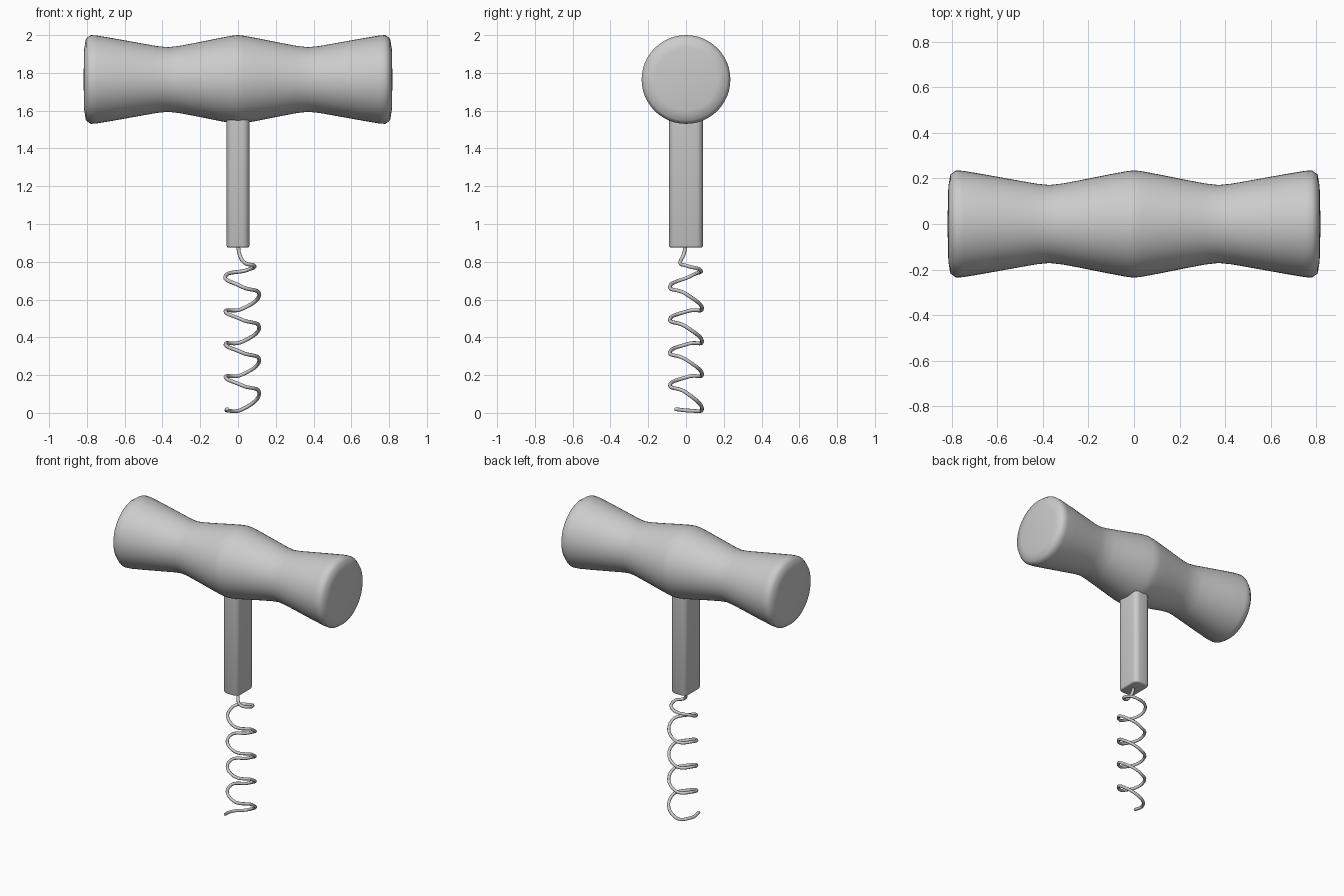
import bpy
import bmesh
import math

if "Cube" in bpy.data.objects:
    bpy.data.objects.remove(bpy.data.objects["Cube"], do_unlink=True)

grey = bpy.data.materials.new("plain_grey")
grey.use_nodes = True
colour = (0.6, 0.6, 0.6, 1)
grey.diffuse_color = colour
grey.node_tree.nodes["Principled BSDF"].inputs["Base Color"].default_value = colour


def add_mesh(name, bm, angle):
    mesh = bpy.data.meshes.new(name)
    bmesh.ops.recalc_face_normals(bm, faces=bm.faces[:])
    bm.to_mesh(mesh)
    bm.free()
    mesh.materials.append(grey)
    obj = bpy.data.objects.new(name, mesh)
    bpy.context.collection.objects.link(obj)
    bpy.ops.object.select_all(action="DESELECT")
    obj.select_set(True)
    bpy.context.view_layer.objects.active = obj
    bpy.ops.object.shade_smooth_by_angle(angle=math.radians(angle))
    return obj


# Turned handle: half profile (distance from middle, radius), mirrored and spun
HANDLE_Z = 1.765
half = [(0, 0.235), (0.03, 0.232), (0.1, 0.219), (0.22, 0.195), (0.31, 0.178),
        (0.37, 0.171), (0.43, 0.177), (0.52, 0.193), (0.66, 0.218),
        (0.75, 0.233), (0.78, 0.235), (0.805, 0.217), (0.814, 0.165), (0.818, 0)]
profile = [(-x, r) for x, r in reversed(half[1:])] + half
bm = bmesh.new()
verts = [bm.verts.new((x, 0, HANDLE_Z + r)) for x, r in profile]
edges = [bm.edges.new(pair) for pair in zip(verts, verts[1:])]
bmesh.ops.spin(bm, geom=verts + edges, cent=(0, 0, HANDLE_Z), axis=(1, 0, 0),
               angle=math.tau, steps=48)
bmesh.ops.remove_doubles(bm, verts=bm.verts[:], dist=0.0001)
add_mesh("handle", bm, 70)

# Flat shaft with rounded upright edges and a softened lower end
bm = bmesh.new()
bmesh.ops.create_cube(bm, size=1)
bmesh.ops.scale(bm, vec=(0.12, 0.18, 0.82), verts=bm.verts[:])
bmesh.ops.translate(bm, vec=(0, 0, 1.285), verts=bm.verts[:])
upright = [e for e in bm.edges if abs(e.verts[0].co.z - e.verts[1].co.z) > 0.5]
bmesh.ops.bevel(bm, geom=upright, offset=0.035, segments=5, profile=0.5, affect="EDGES")
rim = [e for e in bm.edges if all(v.co.z < 0.9 for v in e.verts)]
bmesh.ops.bevel(bm, geom=rim, offset=0.01, segments=2, profile=0.5, affect="EDGES")
add_mesh("shaft", bm, 60)

# Wire screw: lead-in, then repeated turns that drop unevenly, then the tip
path = [(0, 0, 0.9), (0.008, -0.012, 0.84), (0.035, -0.03, 0.795),
        (0.085, 0, 0.78), (0.05, 0.075, 0.757), (-0.065, 0.03, 0.727)]
PITCH = 0.174
for turn in range(4):
    top = 0.72 - turn * PITCH
    path += [(0.02, -0.085, top - 0.052), (0.112, 0, top - 0.09),
             (0.02, 0.085, top - 0.17), (-0.066, 0.01, top - 0.181)]
path[-2] = (0.02, 0.085, 0.018)
path[-1] = (-0.055, 0.02, 0.012)
path.append((-0.058, -0.06, 0.02))

curve = bpy.data.curves.new("wire_screw", "CURVE")
curve.dimensions = "3D"
curve.resolution_u = 10
curve.bevel_depth = 0.01
curve.bevel_resolution = 2
curve.use_fill_caps = True
spline = curve.splines.new("BEZIER")
spline.bezier_points.add(len(path) - 1)
for point, co in zip(spline.bezier_points, path):
    point.co = co
    point.handle_left_type = point.handle_right_type = "AUTO"
spline.use_smooth = True
curve.materials.append(grey)
screw = bpy.data.objects.new("wire_screw", curve)
bpy.context.collection.objects.link(screw)
